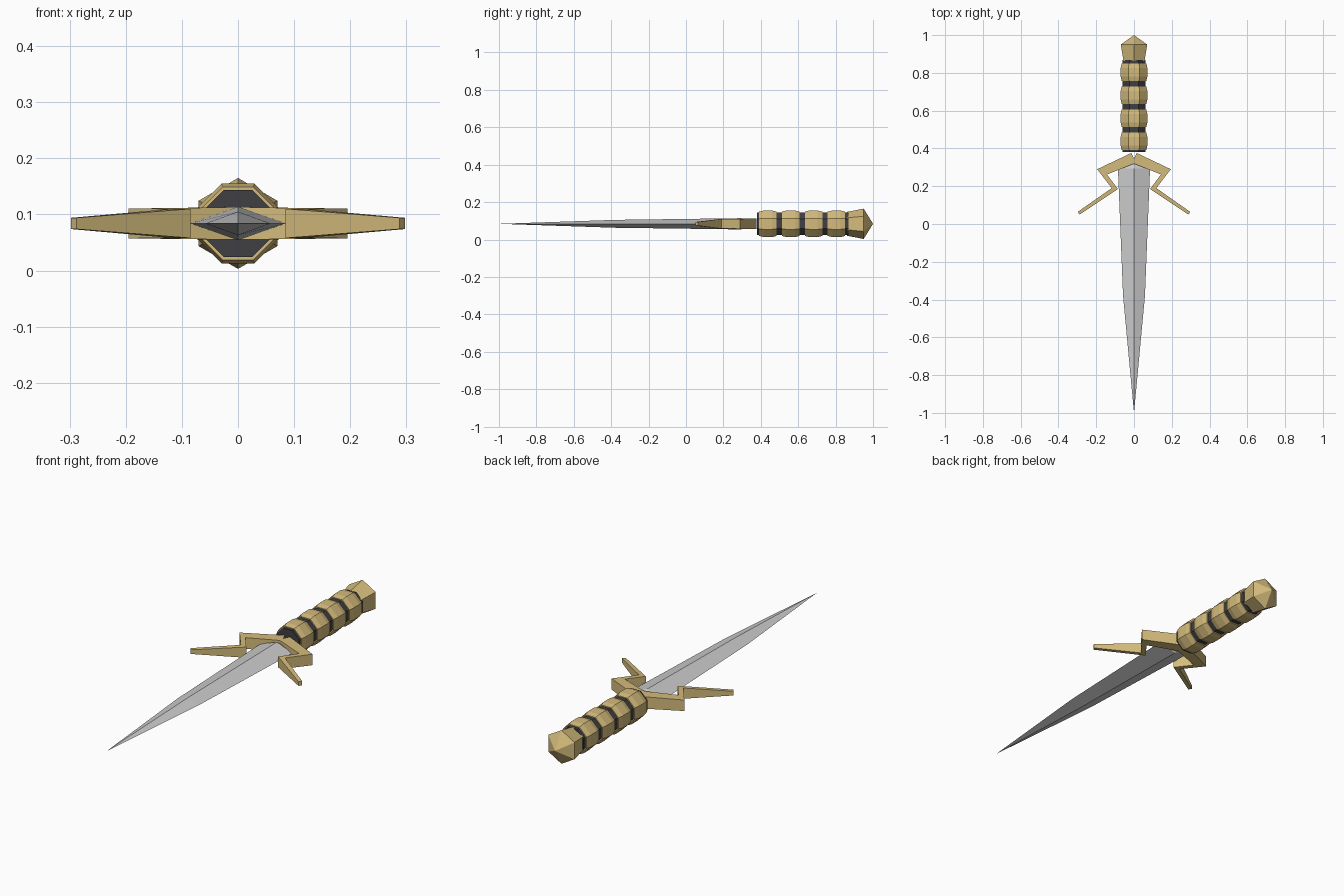
import bpy, bmesh, math

if "Cube" in bpy.data.objects:
    bpy.data.objects.remove(bpy.data.objects["Cube"])

Z = 0.084  # height of the dagger's long axis


def material(name, rgb):
    m = bpy.data.materials.new(name)
    m.diffuse_color = (*rgb, 1)
    m.use_nodes = True
    m.node_tree.nodes["Principled BSDF"].inputs["Base Color"].default_value = m.diffuse_color
    return m


gold = material("gold", (0.66, 0.50, 0.20))
dark = material("dark_grip", (0.05, 0.05, 0.055))
steel = material("steel", (0.60, 0.60, 0.63))


def finish(name, bm, mat):
    bmesh.ops.remove_doubles(bm, verts=bm.verts, dist=1e-5)
    bmesh.ops.recalc_face_normals(bm, faces=bm.faces)
    me = bpy.data.meshes.new(name)
    bm.to_mesh(me)
    bm.free()
    ob = bpy.data.objects.new(name, me)
    bpy.context.collection.objects.link(ob)
    me.materials.append(mat)
    return ob


def loft(name, sides, phase, stations, mat):
    """Loft polygon sections along y; each station is (y, x radius, z radius)."""
    bm = bmesh.new()
    rings = []
    for y, rx, rz in stations:
        rings.append([bm.verts.new((rx * math.cos(phase + math.tau * i / sides), y,
                                    Z + rz * math.sin(phase + math.tau * i / sides)))
                      for i in range(sides)])
    for a, b in zip(rings, rings[1:]):
        for i in range(sides):
            j = (i + 1) % sides
            bm.faces.new((a[i], a[j], b[j], b[i]))
    bm.faces.new(rings[0])
    bm.faces.new(rings[-1])
    bmesh.ops.dissolve_degenerate(bm, edges=bm.edges, dist=1e-4)
    return finish(name, bm, mat)


# Diamond-section blade, its root hidden in the guard
loft("blade", 4, 0, [(-1.0, 0.00002, 0.00002), (-0.38, 0.058, 0.021),
                     (0.295, 0.085, 0.030), (0.325, 0.03, 0.012)], steel)

# Octagonal grip core and bulging bands
octa = math.pi / 8
k = 1 / math.cos(octa)
loft("grip", 8, octa, [(0.38, 0.060 * k, 0.060 * k), (0.868, 0.060 * k, 0.060 * k)], dark)
for i in range(4):
    c = 0.438 + 0.122 * i
    loft(f"grip_band_{i + 1}", 8, octa,
         [(c + dy, r * k, r * k) for dy, r in
          ((-0.047, 0.065), (-0.022, 0.071), (0.022, 0.071), (0.047, 0.065))], gold)

# Six-sided pommel with a pointed cap
loft("pommel", 6, math.pi / 6, [(0.862, 0.064, 0.064), (0.95, 0.081, 0.081),
                                (1.0, 0.00002, 0.00002)], gold)

# Zigzag guard: (outer xy, inner xy, half height) along one arm, then mirrored
arm = [((0, 0.345), (0, 0.318), 0.029),
       ((0.014, 0.376), (0.012, 0.315), 0.029),
       ((0.195, 0.290), (0.143, 0.262), 0.0265),
       ((0.118, 0.190), (0.085, 0.185), 0.026),
       ((0.298, 0.064), (0.288, 0.050), 0.010)]
bm = bmesh.new()
sections = [[bm.verts.new((p[0], p[1], Z + s * h))
             for p, s in ((o, 1), (i, 1), (i, -1), (o, -1))] for o, i, h in arm]
for a, b in zip(sections, sections[1:]):
    for i in range(4):
        j = (i + 1) % 4
        bm.faces.new((a[i], a[j], b[j], b[i]))
bm.faces.new(sections[-1])
guard = finish("guard", bm, gold)
mirror = guard.modifiers.new("mirror", 'MIRROR')
mirror.use_clip = True
